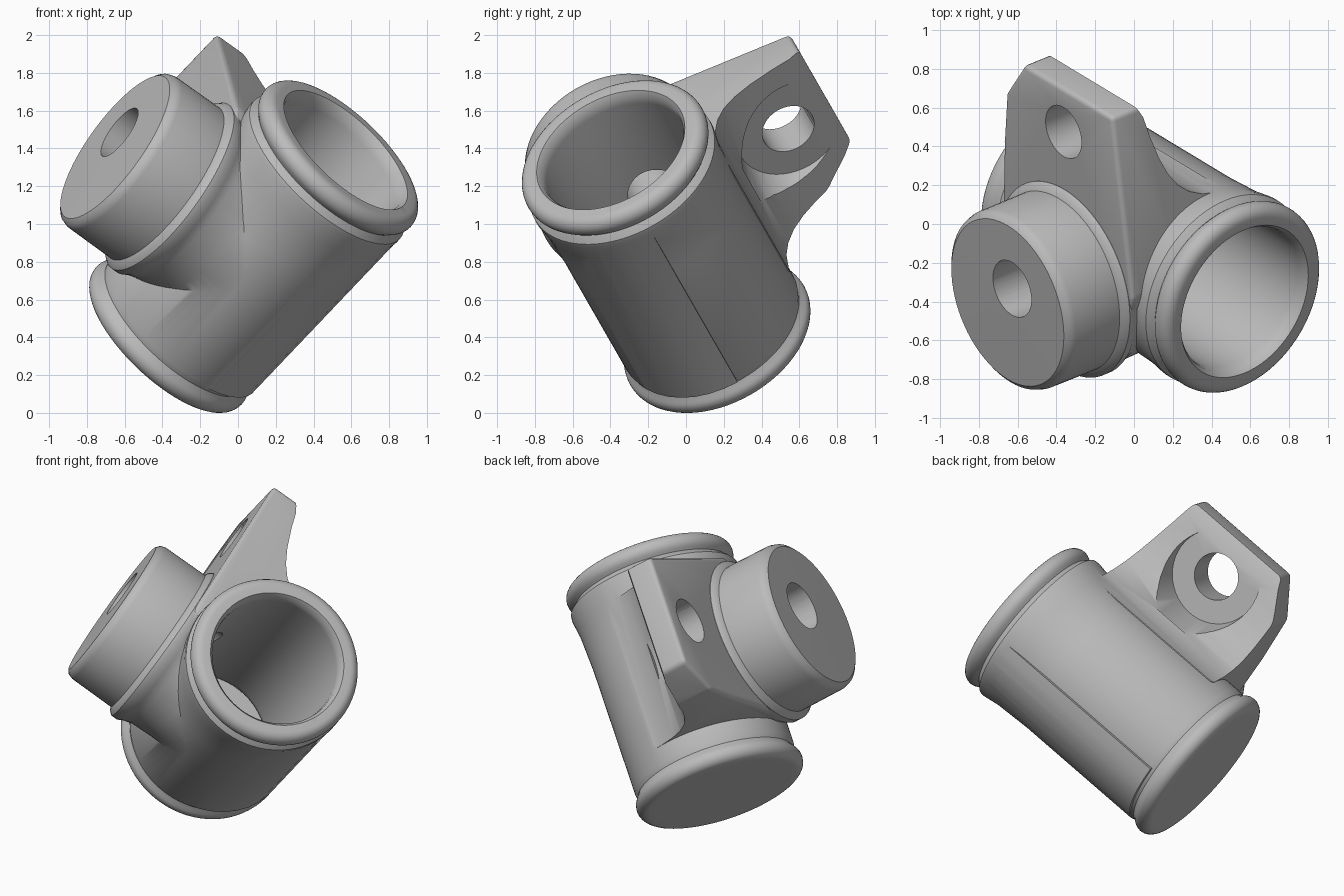
import bpy, bmesh, math
from mathutils import Matrix, Vector

cube = bpy.data.objects.get("Cube")
if cube:
    bpy.data.objects.remove(cube, do_unlink=True)

# Local frame: X along the tube, Y towards the lug, Z along the boss
tube_axis = Vector((0.637, -0.384, 0.669)).normalized()
boss_axis = Vector((-0.773, -0.313, 0.552))
boss_axis = (boss_axis - tube_axis * boss_axis.dot(tube_axis)).normalized()
lug_axis = boss_axis.cross(tube_axis)
FRAME = Matrix((tube_axis, lug_axis, boss_axis)).transposed().to_4x4()
FRAME.translation = (0.083, -0.105, 0.88)

ALONG_TUBE = Matrix.Rotation(math.pi / 2, 4, 'Y')
# Sends prism x, y, z to local Y, Z, X
SIDE_ON = Matrix(((0, 0, 1, 0), (1, 0, 0, 0), (0, 1, 0, 0), (0, 0, 0, 1)))


def finish(name, bm, place):
    bmesh.ops.remove_doubles(bm, verts=bm.verts, dist=1e-5)
    bmesh.ops.transform(bm, matrix=place, verts=bm.verts)
    bmesh.ops.recalc_face_normals(bm, faces=bm.faces)
    mesh = bpy.data.meshes.new(name)
    bm.to_mesh(mesh)
    bm.free()
    obj = bpy.data.objects.new(name, mesh)
    bpy.context.collection.objects.link(obj)
    return obj


def lathe(name, profile, place=Matrix(), steps=72):
    """Turn (radius, height) points around Z."""
    bm = bmesh.new()
    verts = [bm.verts.new((r, 0, h)) for r, h in profile]
    edges = [bm.edges.new(pair) for pair in zip(verts, verts[1:])]
    bmesh.ops.spin(bm, geom=verts + edges, axis=(0, 0, 1), cent=(0, 0, 0),
                   angle=2 * math.pi, steps=steps, use_duplicate=False)
    return finish(name, bm, place)


def rod(name, radius, low, high, place, top_radius):
    return lathe(name, [(0, low), (radius, low), (top_radius, high), (0, high)], place, 48)


def prism(name, outline, low, high, place=Matrix(), bevel=0):
    bm = bmesh.new()
    face = bm.faces.new([bm.verts.new((x, y, low)) for x, y in outline])
    top = bmesh.ops.extrude_face_region(bm, geom=[face])
    moved = [v for v in top["geom"] if isinstance(v, bmesh.types.BMVert)]
    bmesh.ops.translate(bm, verts=moved, vec=(0, 0, high - low))
    if bevel:
        bmesh.ops.bevel(bm, geom=bm.edges[:], offset=bevel, segments=3,
                        profile=0.5, affect='EDGES')
    return finish(name, bm, place)


def combine(target, other, operation):
    mod = target.modifiers.new(operation.title(), 'BOOLEAN')
    mod.operation = operation
    mod.solver = 'EXACT'
    mod.object = other
    with bpy.context.temp_override(object=target, active_object=target):
        bpy.ops.object.modifier_apply(modifier=mod.name)
    bpy.data.objects.remove(other, do_unlink=True)


# Tube with a rounded lip at both ends and a raised shoulder at the upper one
lip = [(0.47 + 0.06 * math.cos(a), 0.703 + 0.062 * math.sin(a))
       for a in [math.radians(t) for t in range(-45, 91, 15)]]
shoulder = [(0.507, 0.25), (0.517, 0.48), (0.533, 0.585), (0.532, 0.61),
            (0.515, 0.63), (0.50, 0.645)]
plain_end = [(0.507, 0.60), (0.498, 0.635)]
profile = ([(0, -0.765)] + [(r, -h) for r, h in reversed(plain_end + lip)]
           + shoulder + lip + [(0, 0.765)])
body = lathe("pipe_fitting", profile, ALONG_TUBE)

# Slightly raised pad on the lower front of the tube
pad = [(0, 0)]
for step in range(9):
    angle = math.radians(195 + 9 * step)
    radius = min(0.503 + 0.005 * step, 0.53)
    pad.append((radius * math.cos(angle), radius * math.sin(angle)))
combine(body, prism("raised_pad", pad, -0.615, 0.59, SIDE_ON), 'UNION')

# Side boss and its collar
boss = lathe("side_boss", [
    (0, 0), (0.50, 0), (0.495, 0.3), (0.50, 0.45), (0.515, 0.50), (0.533, 0.535),
    (0.533, 0.575), (0.515, 0.598), (0.492, 0.61), (0.49, 0.90), (0.48, 0.932),
    (0.455, 0.952), (0, 0.957)])

# Lug, hollowed underneath into a fillet that runs to the tube
lug = prism("lug", [(-0.51, 0.03), (0.53, 0.03), (0.55, 0.12), (0.38, 1.125),
                    (-0.33, 1.125), (-0.48, 0.89), (-0.5, 0.6)], -0.1, 0.573, bevel=0.025)
fillet = [(0.49, -0.3), (0.505, -0.06), (0.53, 0.05), (0.57, 0.13), (0.63, 0.2),
          (0.71, 0.255), (0.81, 0.30), (0.95, 0.345), (1.06, 0.372), (1.13, 0.41),
          (1.4, 0.41), (1.4, -0.3)]
combine(lug, prism("lug_underside_cutter", fillet, -1, 1, SIDE_ON), 'DIFFERENCE')

# Round seat and hole through the lug
lug_hole = Matrix.Translation((-0.01, 0.87, 0))
combine(lug, rod("lug_seat_cutter", 0.34, 0.1, 0.36, lug_hole, 0.29), 'DIFFERENCE')
combine(lug, rod("lug_hole_cutter", 0.145, -0.3, 0.8, lug_hole, 0.145), 'DIFFERENCE')

combine(body, boss, 'UNION')
combine(body, lug, 'UNION')

# Bore through the tube, slightly flared inside each lip
flare = [(0.40, 0.69), (0.405, 0.735), (0.425, 0.765), (0.425, 1)]
bore = [(0, -1)] + [(r, -h) for r, h in reversed(flare)] + flare + [(0, 1)]
combine(body, lathe("bore_cutter", bore, ALONG_TUBE), 'DIFFERENCE')

# Port through the boss into the bore
combine(body, rod("port_cutter", 0.16, 0.1, 1.0,
                  Matrix.Translation((0.04, 0.10, 0)), 0.155), 'DIFFERENCE')

body.data.transform(FRAME)

# Plain grey cast metal
grey = bpy.data.materials.new("cast_grey")
grey.use_nodes = True
colour = (0.5, 0.5, 0.5, 1)
grey.diffuse_color = colour
grey.node_tree.nodes["Principled BSDF"].inputs["Base Color"].default_value = colour
body.data.materials.clear()
body.data.materials.append(grey)
for poly in body.data.polygons:
    poly.material_index = 0

bpy.ops.object.select_all(action='DESELECT')
body.select_set(True)
bpy.context.view_layer.objects.active = body
bpy.ops.object.shade_smooth_by_angle(angle=math.radians(35))
